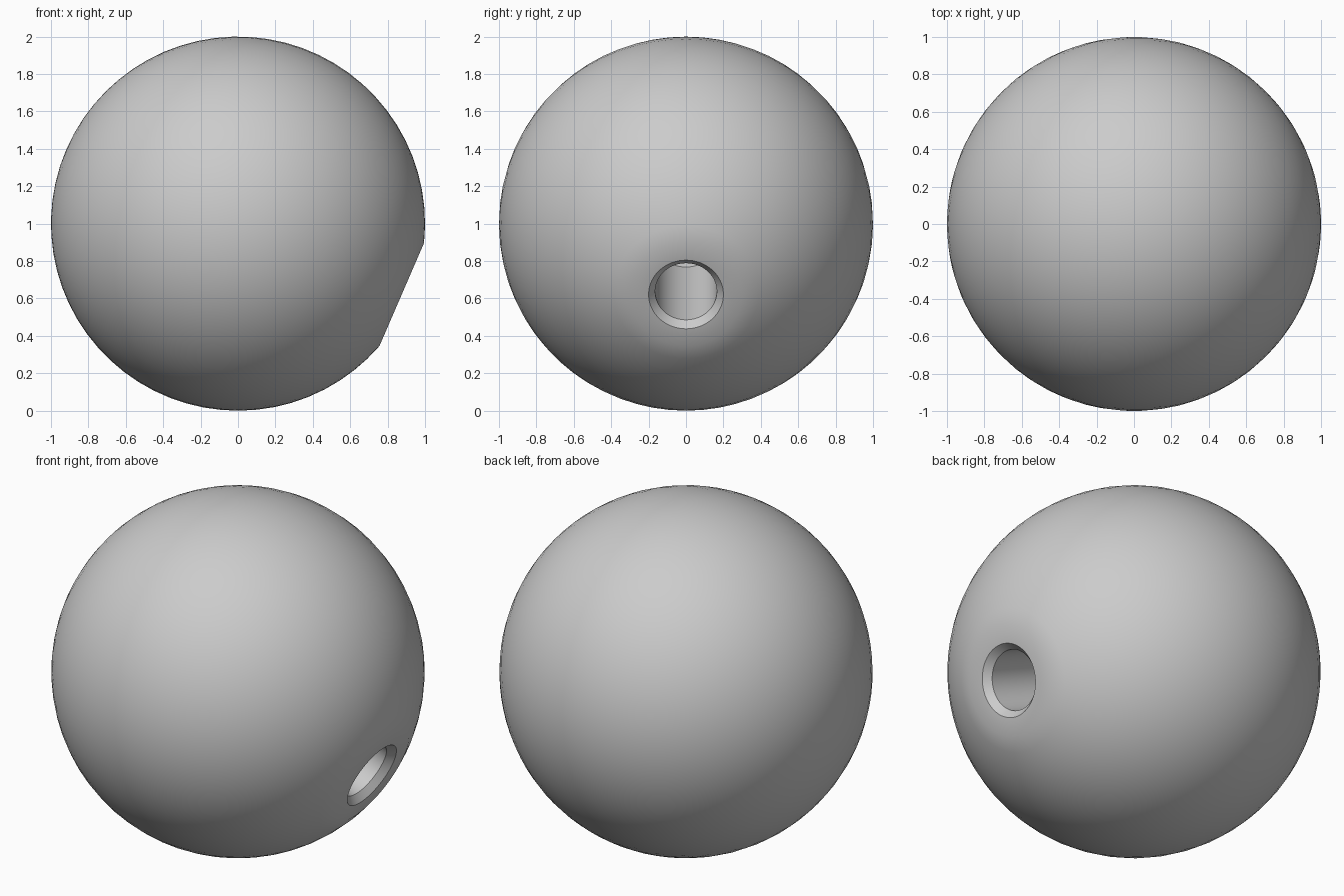
import bpy, bmesh, math
from mathutils import Matrix, Vector

cube = bpy.data.objects.get("Cube")
if cube:
    bpy.data.objects.remove(cube, do_unlink=True)

SEGMENTS = 64
RINGS = 30
FLAT_RADIUS = 0.3
TILT = math.radians(90 + 23.4)

mat = bpy.data.materials.new("plain grey")
mat.use_nodes = True
grey = (0.6, 0.6, 0.6, 1)
mat.diffuse_color = grey
mat.node_tree.nodes["Principled BSDF"].inputs["Base Color"].default_value = grey

# Ball outline from the far pole to the edge of the flat
start = math.asin(FLAT_RADIUS)
profile = []
for i in range(RINGS + 1):
    a = math.pi + (start - math.pi) * i / RINGS
    profile.append((math.sin(a) if i else 0, math.cos(a)))

# Flat face, chamfer, blind bore and conical bore end
flat = math.cos(start)
profile += [(0.2, flat), (0.165, flat - 0.04), (0.165, flat - 0.75), (0, flat - 0.845)]

# Turn the outline around the bore axis
bm = bmesh.new()
verts = [bm.verts.new((r, 0, h)) for r, h in profile]
edges = [bm.edges.new(pair) for pair in zip(verts, verts[1:])]
bmesh.ops.spin(bm, geom=verts + edges, cent=(0, 0, 0), axis=(0, 0, 1),
               angle=math.tau, steps=SEGMENTS)
bmesh.ops.remove_doubles(bm, verts=bm.verts, dist=0.0005)
bmesh.ops.recalc_face_normals(bm, faces=bm.faces)

# Tip the bore down towards the side and lift the ball
tip = Matrix.Translation(Vector((0, 0, 1))) @ Matrix.Rotation(TILT, 4, 'Y')
bmesh.ops.transform(bm, matrix=tip, verts=bm.verts)

mesh = bpy.data.meshes.new("ball_knob")
bm.to_mesh(mesh)
bm.free()
mesh.materials.append(mat)
ball = bpy.data.objects.new("ball_knob", mesh)
bpy.context.collection.objects.link(ball)
bpy.context.view_layer.objects.active = ball
ball.select_set(True)
bpy.ops.object.shade_smooth_by_angle(angle=math.radians(30))
